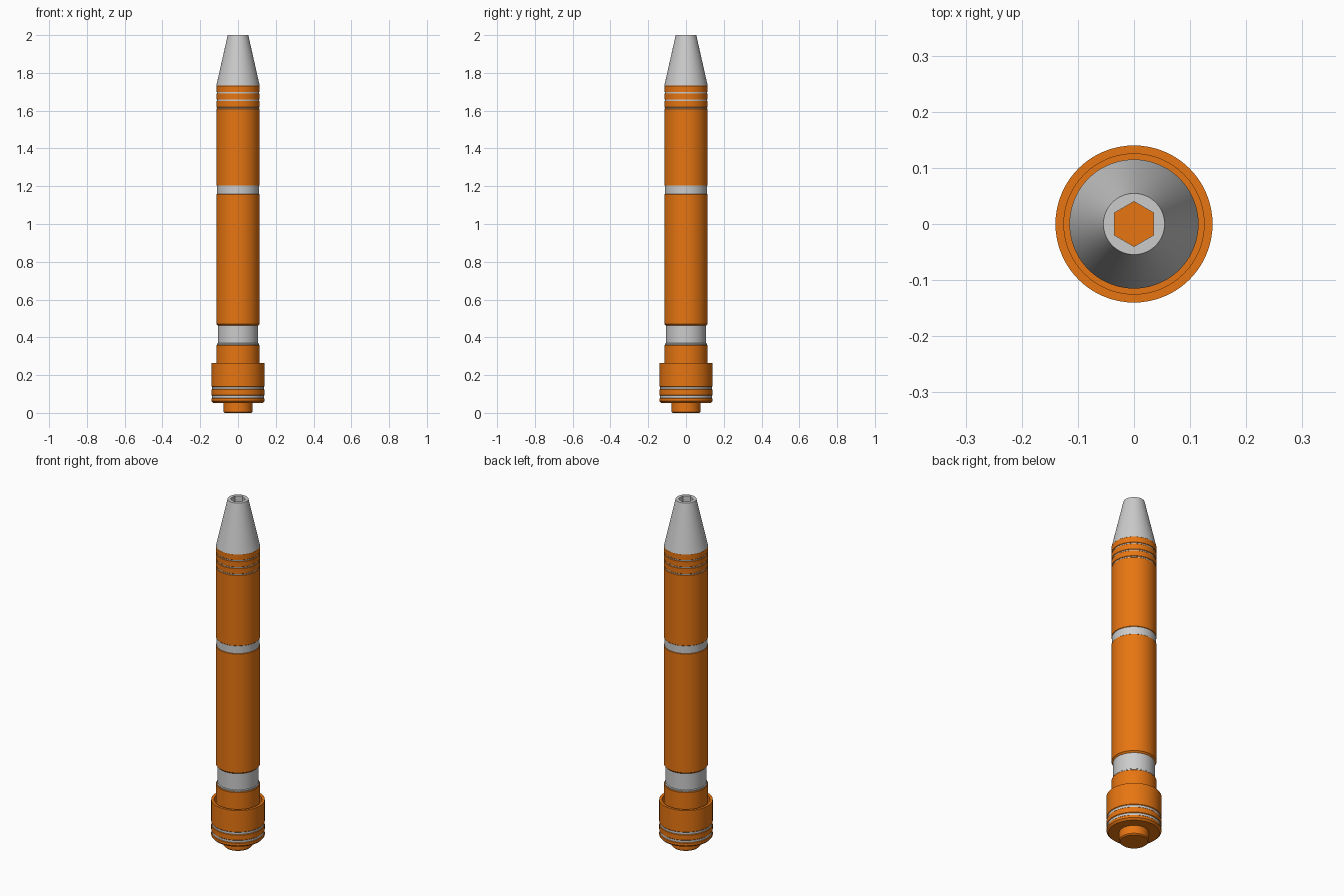
import bpy, bmesh
from math import cos, sin, pi, radians

if "Cube" in bpy.data.objects:
    bpy.data.objects.remove(bpy.data.objects["Cube"])

SEG = 72
orange = bpy.data.materials.new("orange")
orange.diffuse_color = (0.80, 0.18, 0.006, 1)
orange.use_nodes = True
orange.node_tree.nodes["Principled BSDF"].inputs["Base Color"].default_value = orange.diffuse_color


def smooth(obj):
    bpy.ops.object.select_all(action='DESELECT')
    obj.select_set(True)
    bpy.context.view_layer.objects.active = obj
    bpy.ops.object.shade_smooth_by_angle(angle=radians(25))


def lathe(name, profile, mat=None, seg=SEG):
    """Revolve a closed (radius, z) profile about the z axis."""
    bm = bmesh.new()
    rings = []
    for r, z in profile:
        if r == 0:
            rings.append([bm.verts.new((0, 0, z))] * seg)
        else:
            rings.append([bm.verts.new((r * cos(2 * pi * i / seg + pi / 2),
                                        r * sin(2 * pi * i / seg + pi / 2), z))
                          for i in range(seg)])
    for k, a in enumerate(rings):
        b = rings[(k + 1) % len(rings)]
        for i in range(seg):
            j = (i + 1) % seg
            corners = list(dict.fromkeys((a[i], a[j], b[j], b[i])))
            if len(corners) > 2:
                bm.faces.new(corners)
    bmesh.ops.recalc_face_normals(bm, faces=bm.faces)
    me = bpy.data.meshes.new(name)
    bm.to_mesh(me)
    bm.free()
    obj = bpy.data.objects.new(name, me)
    bpy.context.collection.objects.link(obj)
    if mat:
        me.materials.append(mat)
    smooth(obj)
    return obj


def sleeve(name, z0, z1, r, inner=0.0, low=0.003, high=0.003, mat=orange):
    """Ring or solid cylinder with chamfered rims."""
    return lathe(name, [(inner, z0), (r - low, z0), (r, z0 + low),
                        (r, z1 - high), (r - high, z1), (inner, z1)], mat)


# End button and base cup (open at the top around the barrel)
sleeve("end_button", 0.0, 0.07, 0.076, low=0.006)
sleeve("cup_rim_ring", 0.052, 0.079, 0.14, low=0.010)
sleeve("cup_middle_ring", 0.091, 0.126, 0.14, inner=0.12)
lathe("cup_wall", [(0, 0.138), (0.137, 0.138), (0.14, 0.141), (0.14, 0.265),
                   (0.125, 0.265), (0.125, 0.16), (0, 0.16)], orange)
lathe("cup_core", [(0, 0.07), (0.137, 0.07), (0.137, 0.14), (0, 0.14)])

# Lower barrel and grey neck with a small lip
sleeve("lower_barrel", 0.155, 0.36, 0.115)
lathe("neck", [(0, 0.355), (0.111, 0.355), (0.111, 0.366), (0.107, 0.369),
               (0.107, 0.48), (0, 0.48)])

# Grey core seen through the gaps between the orange grip sections
lathe("grip_core", [(0, 0.48), (0.112, 0.48), (0.112, 1.72), (0, 1.72)])
sections = [(0.463, 1.159), (1.203, 1.612), (1.618, 1.652), (1.658, 1.692)]
for n, (a, b) in enumerate(sections):
    sleeve(f"grip_section_{n + 1}", a, b, 0.115, inner=0.10,
           low=0.008 if n == 0 else 0.002, high=0.002)
sleeve("grip_top_section", 1.698, 1.732, 0.115, low=0.002, high=0.0005)

# Tapered nose with a hexagonal socket
nose = lathe("nose", [(0, 1.732), (0.115, 1.732), (0.0545, 2.0), (0, 2.0)])
cutter = lathe("socket_cutter", [(0, 1.6), (0.04, 1.6), (0.04, 2.1), (0, 2.1)],
               seg=6)
cutter.hide_render = True
mod = nose.modifiers.new("socket", 'BOOLEAN')
mod.operation = 'DIFFERENCE'
mod.solver = 'EXACT'
mod.object = cutter
bpy.context.view_layer.objects.active = nose
bpy.ops.object.modifier_apply(modifier="socket")
bpy.data.objects.remove(cutter)
smooth(nose)
